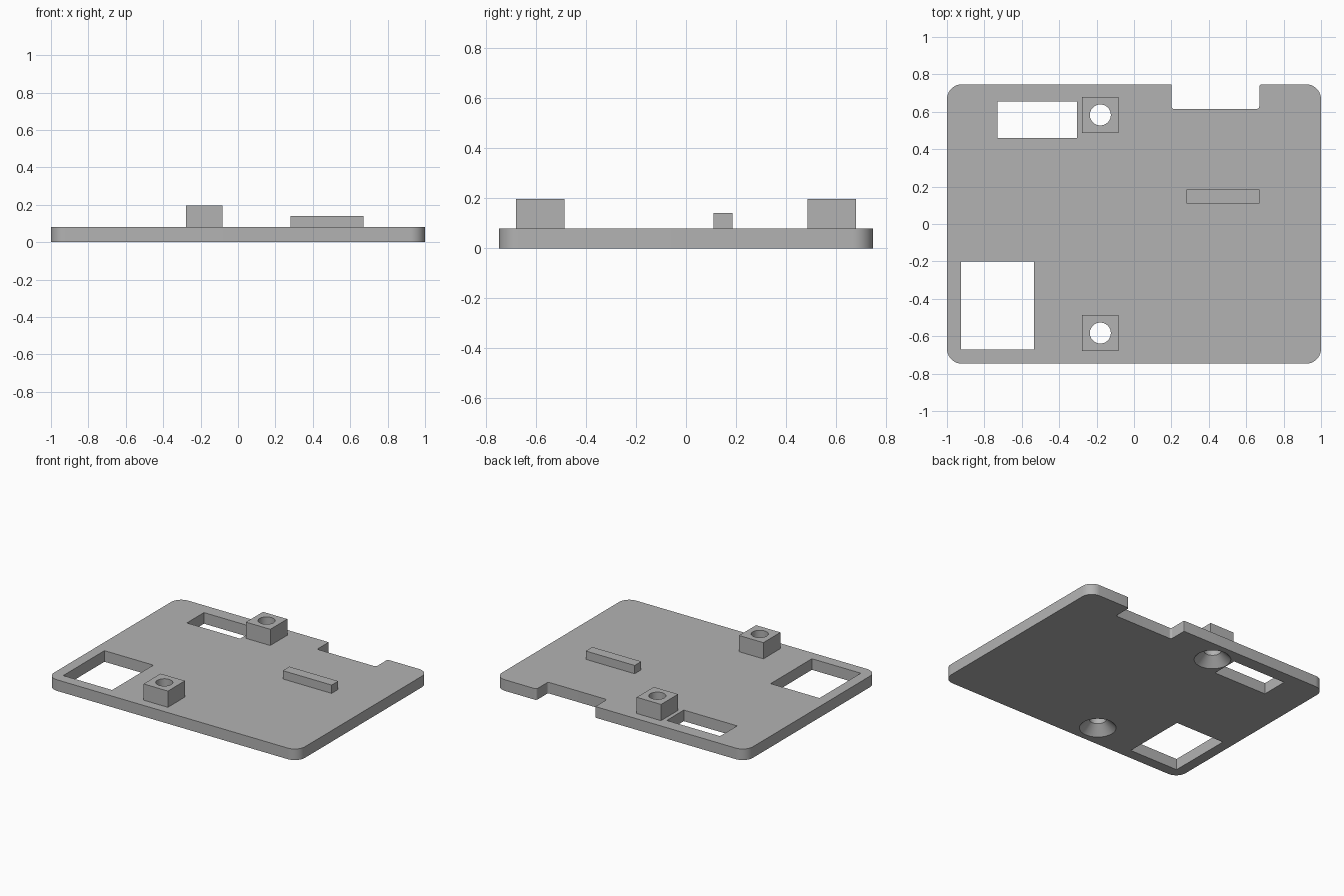
import bpy, bmesh
from math import cos, sin, pi, radians
from mathutils import Vector

if "Cube" in bpy.data.objects:
    bpy.data.objects.remove(bpy.data.objects["Cube"], do_unlink=True)

THICK = 0.08
BOSS_TOP = 0.197
HOLE_X, HOLE_Y, HOLE_R, SINK_R = -0.18, 0.583, 0.056, 0.12

grey = bpy.data.materials.new("plain_grey")
grey.use_nodes = True
grey.diffuse_color = (0.45, 0.45, 0.45, 1)
grey.node_tree.nodes["Principled BSDF"].inputs["Base Color"].default_value = grey.diffuse_color


def add_object(name, bm):
    bmesh.ops.recalc_face_normals(bm, faces=bm.faces)
    mesh = bpy.data.meshes.new(name)
    bm.to_mesh(mesh)
    bm.free()
    mesh.materials.append(grey)
    obj = bpy.data.objects.new(name, mesh)
    bpy.context.collection.objects.link(obj)
    return obj


def prism(name, points, z0, z1):
    """Extrude a flat outline from z0 to z1."""
    bm = bmesh.new()
    face = bm.faces.new([bm.verts.new((x, y, z0)) for x, y in points])
    top = bmesh.ops.extrude_face_region(bm, geom=[face])["geom"]
    verts = [v for v in top if isinstance(v, bmesh.types.BMVert)]
    bmesh.ops.translate(bm, verts=verts, vec=(0, 0, z1 - z0))
    return add_object(name, bm)


def box(name, x0, x1, y0, y1, z0, z1):
    return prism(name, [(x0, y0), (x1, y0), (x1, y1), (x0, y1)], z0, z1)


def rounded(corners, steps=10):
    """Round each (x, y, radius) right-angle corner of an outline."""
    out = []
    for i, (x, y, r) in enumerate(corners):
        p = Vector((x, y))
        a = (Vector(corners[i - 1][:2]) - p).normalized() * r
        b = (Vector(corners[(i + 1) % len(corners)][:2]) - p).normalized() * r
        for k in range(steps + 1):
            t = pi / 2 * k / steps
            out.append(p + a * (1 - sin(t)) + b * (1 - cos(t)))
    return out


def screw_cutter(y):
    """Straight hole with a 45 degree countersink opening at the bottom."""
    bm = bmesh.new()
    low = 0.02
    profile = [(0, -low), (SINK_R + low, -low), (HOLE_R, SINK_R - HOLE_R),
               (HOLE_R, 0.3), (0, 0.3)]
    verts = [bm.verts.new((HOLE_X + r, y, z)) for r, z in profile]
    edges = [bm.edges.new(pair) for pair in zip(verts, verts[1:])]
    bmesh.ops.spin(bm, geom=verts + edges, cent=(HOLE_X, y, 0), axis=(0, 0, 1),
                   angle=2 * pi, steps=48)
    bmesh.ops.remove_doubles(bm, verts=bm.verts, dist=1e-4)
    return add_object("screw_cutter", bm)


def cut(obj, cutters):
    bpy.context.view_layer.objects.active = obj
    for cutter in cutters:
        mod = obj.modifiers.new("cut", "BOOLEAN")
        mod.operation, mod.solver, mod.object = "DIFFERENCE", "EXACT", cutter
        bpy.ops.object.modifier_apply(modifier=mod.name)


# Rounded plate with a notch in the back edge
R, Y, NOTCH = 0.08, 0.747, 0.615
outline = rounded([(-1, -Y, R), (1, -Y, R), (1, Y, R),
                   (0.67, Y, 0.015), (0.67, NOTCH, 0.015),
                   (0.2, NOTCH, 0.015), (0.2, Y, 0.005), (-1, Y, R)])
plate = prism("base_plate", outline, 0, THICK)

# Square screw bosses and the locating rib
bosses = [box(f"{side}_screw_boss", HOLE_X - 0.097, HOLE_X + 0.097,
              y - 0.097, y + 0.097, THICK, BOSS_TOP)
          for side, y in (("front", -HOLE_Y), ("back", HOLE_Y))]
rib = box("locating_rib", 0.28, 0.67, 0.11, 0.185, THICK, 0.14)

# Rectangular windows and countersunk screw holes
windows = [box("window_cutter", -0.73, -0.305, 0.46, 0.655, -0.1, 0.2),
           box("window_cutter", -0.925, -0.535, -0.67, -0.2, -0.1, 0.2)]
screws = [screw_cutter(y) for y in (-HOLE_Y, HOLE_Y)]
cut(plate, windows + screws)
for boss, screw in zip(bosses, screws):
    cut(boss, [screw])
for cutter in windows + screws:
    bpy.data.objects.remove(cutter, do_unlink=True)

# Smooth the round walls, keep edges sharp
bpy.ops.object.select_all(action="DESELECT")
for obj in [plate, rib] + bosses:
    obj.select_set(True)
bpy.context.view_layer.objects.active = plate
bpy.ops.object.shade_smooth_by_angle(angle=radians(30))
